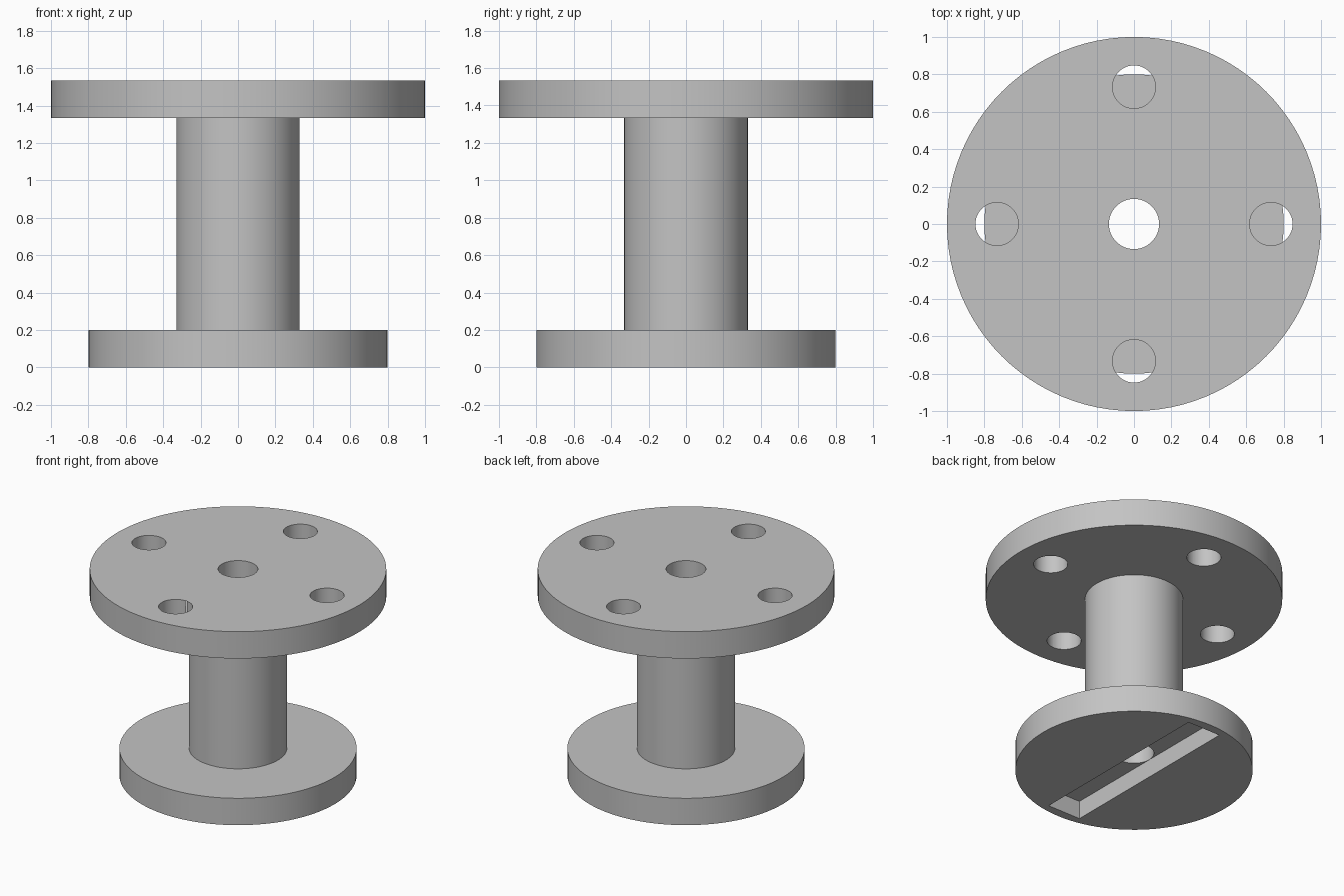
import bpy, bmesh, math
from mathutils import Matrix

if "Cube" in bpy.data.objects:
    bpy.data.objects.remove(bpy.data.objects["Cube"])

SEG = 96
TOP = 1.533

grey = bpy.data.materials.new("plain grey")
grey.diffuse_color = (0.55, 0.55, 0.55, 1)
grey.use_nodes = True
grey.node_tree.nodes["Principled BSDF"].inputs["Base Color"].default_value = grey.diffuse_color


def make_object(name, bm):
    bmesh.ops.recalc_face_normals(bm, faces=bm.faces)
    mesh = bpy.data.meshes.new(name)
    bm.to_mesh(mesh)
    bm.free()
    ob = bpy.data.objects.new(name, mesh)
    bpy.context.collection.objects.link(ob)
    mesh.materials.append(grey)
    return ob


def lathe(name, profile):
    """Revolve a closed (radius, z) profile around the z axis."""
    bm = bmesh.new()
    rings = []
    for r, z in profile:
        rings.append([bm.verts.new((r * math.cos(a), r * math.sin(a), z))
                      for a in (2 * math.pi * i / SEG for i in range(SEG))])
    for k, low in enumerate(rings):
        high = rings[(k + 1) % len(rings)]
        for i in range(SEG):
            j = (i + 1) % SEG
            bm.faces.new((low[i], low[j], high[j], high[i]))
    return make_object(name, bm)


def cut(target, cutter):
    cutter.hide_render = True
    mod = target.modifiers.new("cut", 'BOOLEAN')
    mod.operation = 'DIFFERENCE'
    mod.solver = 'EXACT'
    mod.object = cutter
    bpy.context.view_layer.objects.active = target
    bpy.ops.object.modifier_apply(modifier=mod.name)
    bpy.data.objects.remove(cutter)


# Flanged body with a bore right through its middle
spool = lathe("flanged_spool", [
    (0.134, 0), (0.8, 0), (0.8, 0.2), (0.33, 0.2),
    (0.33, TOP - 0.2), (1, TOP - 0.2), (1, TOP), (0.134, TOP)])

# Four bolt holes in the top flange
bm = bmesh.new()
for i in range(4):
    a = i * math.pi / 2
    bmesh.ops.create_cone(
        bm, cap_ends=True, segments=48, radius1=0.115, radius2=0.115, depth=0.4,
        matrix=Matrix.Translation((0.733 * math.cos(a), 0.733 * math.sin(a), TOP - 0.1)))
cut(spool, make_object("bolt_hole_cutter", bm))

# Key slot across the underside, running front to back
bm = bmesh.new()
bmesh.ops.create_cube(bm, size=1, matrix=Matrix.Translation((0, 0, 0.0335))
                      @ Matrix.Diagonal((0.27, 1.467, 0.2, 1)))
cut(spool, make_object("slot_cutter", bm))

# Smooth round walls with crisp rims
bpy.ops.object.select_all(action='DESELECT')
spool.select_set(True)
bpy.context.view_layer.objects.active = spool
bpy.ops.object.shade_smooth_by_angle(angle=math.radians(30))
